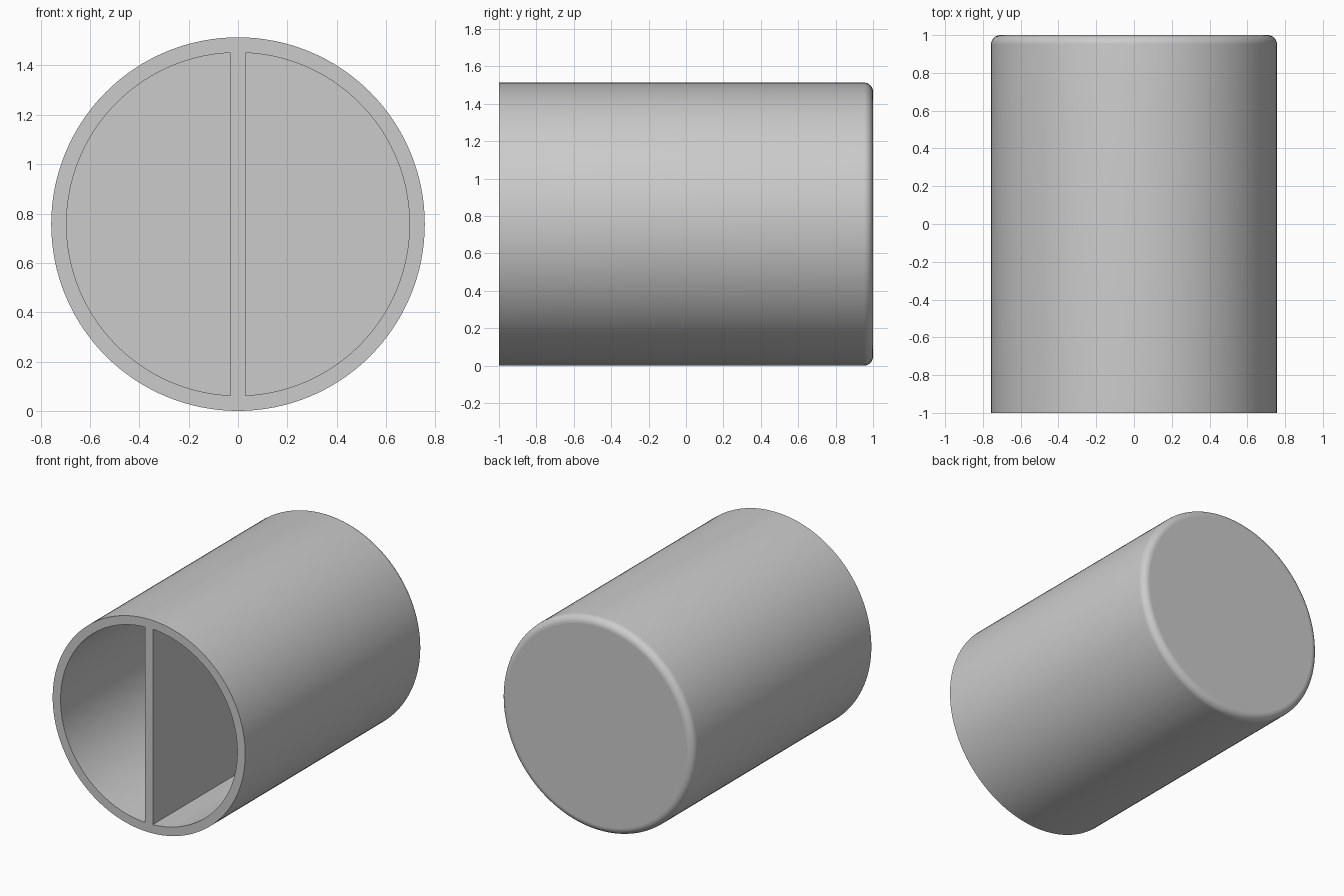
import bpy
import bmesh
from math import sin, cos, pi, asin, radians

cube = bpy.data.objects.get("Cube")
if cube:
    bpy.data.objects.remove(cube, do_unlink=True)

R = 0.757          # outer radius
INNER = 0.695      # inner radius
HALF_WALL = 0.03   # half thickness of the divider
FILLET = 0.05      # rounding of the closed end
FLOOR = 0.06       # thickness of the closed end
SEGMENTS = 128

grey = bpy.data.materials.new("plain grey")
grey.use_nodes = True
grey.diffuse_color = (0.6, 0.6, 0.6, 1)
grey.node_tree.nodes["Principled BSDF"].inputs["Base Color"].default_value = grey.diffuse_color


def make_object(name, bm):
    bmesh.ops.recalc_face_normals(bm, faces=bm.faces)
    mesh = bpy.data.meshes.new(name)
    bm.to_mesh(mesh)
    bm.free()
    mesh.materials.append(grey)
    obj = bpy.data.objects.new(name, mesh)
    bpy.context.collection.objects.link(obj)
    return obj


def loft(name, rings):
    """Join successive rings of points into a closed solid."""
    bm = bmesh.new()
    loops = [[bm.verts.new(p) for p in ring] for ring in rings]
    n = len(loops[0])
    for a, b in zip(loops, loops[1:]):
        for i in range(n):
            j = (i + 1) % n
            bm.faces.new((a[i], a[j], b[j], b[i]))
    bm.faces.new(loops[0])
    bm.faces.new(loops[-1])
    return make_object(name, bm)


def circle(r, y):
    angles = [2 * pi * i / SEGMENTS for i in range(SEGMENTS)]
    return [(r * cos(a), y, R + r * sin(a)) for a in angles]


# Solid body: open end at the front, rounded closed end at the back
steps = 8
profile = [(R, -1)]
for k in range(steps + 1):
    t = pi / 2 * k / steps
    profile.append((R - FILLET + FILLET * cos(t), 1 - FILLET + FILLET * sin(t)))
body = loft("divided_tube", [circle(r, y) for r, y in profile])


# Two half-round chambers, leaving the upright divider between them
def half_round(side, y):
    limit = asin((INNER ** 2 - HALF_WALL ** 2) ** 0.5 / INNER)
    n = SEGMENTS // 2
    angles = [-limit + 2 * limit * i / n for i in range(n + 1)]
    return [(side * INNER * cos(a), y, R + INNER * sin(a)) for a in angles]


for side, name in ((1, "left_chamber_cutter"), (-1, "right_chamber_cutter")):
    cutter = loft(name, [half_round(side, -1.2), half_round(side, 1 - FLOOR)])
    cutter.hide_render = True
    bpy.ops.object.select_all(action='DESELECT')
    body.select_set(True)
    bpy.context.view_layer.objects.active = body
    mod = body.modifiers.new(name, 'BOOLEAN')
    mod.operation = 'DIFFERENCE'
    mod.solver = 'EXACT'
    mod.object = cutter
    bpy.ops.object.modifier_apply(modifier=mod.name)
    bpy.data.objects.remove(cutter, do_unlink=True)

# Smooth round walls, flat ends and divider
bpy.ops.object.shade_smooth_by_angle(angle=radians(30))
for face in body.data.polygons:
    if abs(face.normal.y) > 0.999:
        face.use_smooth = False
